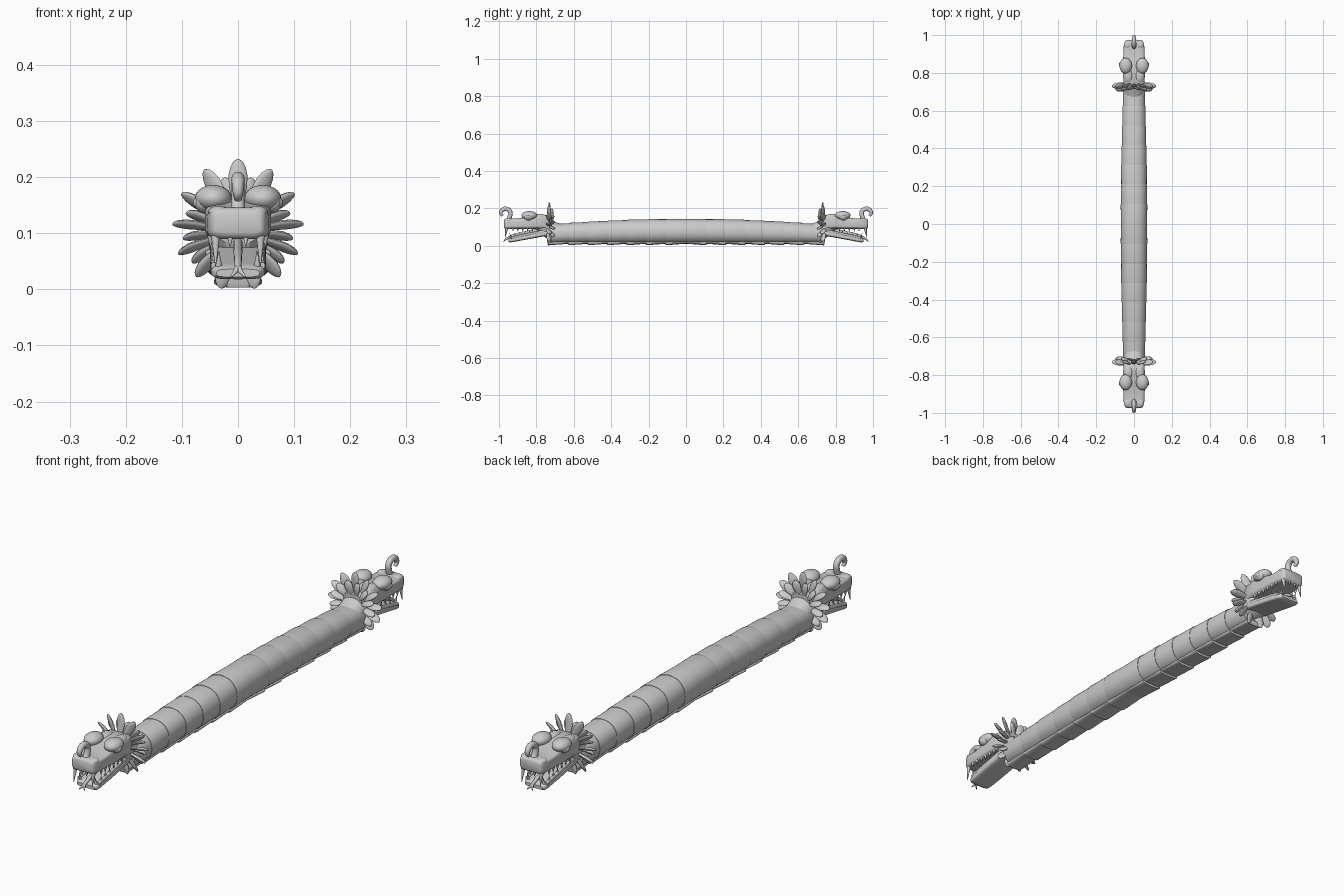
import bpy, bmesh, math
from mathutils import Matrix, Vector

if "Cube" in bpy.data.objects:
    bpy.data.objects.remove(bpy.data.objects["Cube"])


def finish(name, bm, mx=False, my=True, angle=40):
    """Turn a bmesh into a smooth object, mirrored to the other side / other head."""
    bmesh.ops.recalc_face_normals(bm, faces=bm.faces)
    me = bpy.data.meshes.new(name)
    bm.to_mesh(me)
    bm.free()
    ob = bpy.data.objects.new(name, me)
    bpy.context.collection.objects.link(ob)
    add_mirror(ob, mx, my, angle)
    return ob


def add_mirror(ob, mx, my, angle=40):
    bpy.ops.object.select_all(action='DESELECT')
    bpy.context.view_layer.objects.active = ob
    ob.select_set(True)
    bpy.ops.object.shade_smooth_by_angle(angle=math.radians(angle))
    if mx or my:
        mod = ob.modifiers.new("mirror", 'MIRROR')
        mod.use_axis = (mx, my, False)
        mod.use_mirror_merge = False


def loft(bm, sections, power=2.0, n=32, mat=Matrix()):
    """Superellipse rings (y, z centre, half width, half height) skinned along y."""
    rings = []
    for y, zc, hw, hh in sections:
        ring = []
        for i in range(n):
            a = 2 * math.pi * i / n
            c, s = math.cos(a), math.sin(a)
            x = hw * math.copysign(abs(c) ** (2 / power), c)
            z = zc + hh * math.copysign(abs(s) ** (2 / power), s)
            ring.append(bm.verts.new(mat @ Vector((x, y, z))))
        rings.append(ring)
    for a, b in zip(rings, rings[1:]):
        for i in range(n):
            bm.faces.new((a[i], a[(i + 1) % n], b[(i + 1) % n], b[i]))
    bm.faces.new(rings[0])
    bm.faces.new(rings[-1])


def ball(bm, pos, size):
    bmesh.ops.create_uvsphere(bm, u_segments=24, v_segments=14, radius=1,
                              matrix=Matrix.Translation(pos) @ Matrix.Diagonal((*size, 1)))


def spike(bm, base, tip, r):
    d = Vector(tip) - Vector(base)
    rot = d.to_track_quat('Z', 'Y').to_matrix().to_4x4()
    bmesh.ops.create_cone(bm, cap_ends=True, segments=12, radius1=r, radius2=r * 0.1,
                          depth=d.length,
                          matrix=Matrix.Translation((Vector(base) + Vector(tip)) / 2) @ rot)


def tube(name, pts, depth, mx=False):
    """Tapered round tube; each point is (x, y, z, relative radius)."""
    cu = bpy.data.curves.new(name, 'CURVE')
    cu.dimensions = '3D'
    cu.bevel_depth = depth
    cu.bevel_resolution = 4
    cu.use_fill_caps = True
    sp = cu.splines.new('BEZIER')
    sp.bezier_points.add(len(pts) - 1)
    for bp, (x, y, z, r) in zip(sp.bezier_points, pts):
        bp.co = (x, y, z)
        bp.radius = r
        bp.handle_left_type = bp.handle_right_type = 'AUTO'
    ob = bpy.data.objects.new(name, cu)
    bpy.context.collection.objects.link(ob)
    bpy.ops.object.select_all(action='DESELECT')
    bpy.context.view_layer.objects.active = ob
    ob.select_set(True)
    bpy.ops.object.convert(target='MESH')
    add_mirror(bpy.context.object, mx, True)


# Body: overlapping ring segments, fattest in the middle, with belly plates
def girth(y):
    t = abs(y) / 0.73
    return 0.070 - 0.013 * t * t, 0.066 - 0.015 * t * t


body, belly = bmesh.new(), bmesh.new()
STEP = 0.104
for k in range(7):
    y0, y1 = -k * STEP, -(k + 1) * STEP
    (w0, h0), (w1, h1) = girth(y0), girth(y1)
    loft(body, [(y0, 0.012 + h0, w0 - 0.0015, h0 - 0.0015),
                (y1 + 0.004, 0.012 + h1, w1 + 0.001, h1 + 0.001),
                (y1, 0.012 + h1, w1, h1)], 2.2, 48)
    loft(belly, [(y0, 0.018, w0 * 0.6, 0.007), (y1 + 0.01, 0.014, w1 * 0.62, 0.010),
                 (y1 - 0.004, 0.014, w1 * 0.62, 0.011), (y1 - 0.007, 0.016, w1 * 0.5, 0.006)], 2.6, 24)
finish("body_segments", body)
finish("belly_plates", belly)

# Neck and upper head
bm = bmesh.new()
loft(bm, [(-0.66, 0.068, 0.048, 0.045), (-0.70, 0.078, 0.052, 0.050),
          (-0.735, 0.092, 0.053, 0.056), (-0.77, 0.105, 0.050, 0.050), (-0.79, 0.11, 0.04, 0.03)], 2.2)
finish("neck", bm)
bm = bmesh.new()
loft(bm, [(-0.715, 0.120, 0.040, 0.030), (-0.74, 0.125, 0.054, 0.038), (-0.79, 0.128, 0.058, 0.037),
          (-0.85, 0.123, 0.059, 0.033), (-0.90, 0.118, 0.056, 0.027), (-0.94, 0.118, 0.055, 0.028),
          (-0.962, 0.118, 0.050, 0.028), (-0.970, 0.118, 0.046, 0.024),
          (-0.973, 0.118, 0.040, 0.018)], 5, 40)
finish("upper_head", bm)

# Lower jaw with raised lip and inner mouth
bm = bmesh.new()
loft(bm, [(-0.72, 0.074, 0.045, 0.014), (-0.75, 0.067, 0.050, 0.015), (-0.85, 0.047, 0.050, 0.013),
          (-0.925, 0.033, 0.048, 0.013), (-0.942, 0.030, 0.045, 0.012), (-0.95, 0.029, 0.038, 0.007)], 4, 40)
finish("lower_jaw", bm)
bm = bmesh.new()
loft(bm, [(-0.75, 0.078, 0.006, 0.010), (-0.85, 0.059, 0.006, 0.008), (-0.935, 0.042, 0.006, 0.006)],
     3, 16, Matrix.Translation((0.042, 0, 0)))
finish("jaw_gum", bm, mx=True)

# Brow bulges, eyes, nostrils
bm = bmesh.new()
ball(bm, (0.044, -0.838, 0.162), (0.033, 0.042, 0.024))
ball(bm, (0.030, -0.785, 0.155), (0.024, 0.040, 0.016))
finish("brows", bm, mx=True)
bm = bmesh.new()
ball(bm, (0.061, -0.842, 0.154), (0.017, 0.022, 0.018))
ball(bm, (0.074, -0.845, 0.154), (0.006, 0.010, 0.009))
finish("eyes", bm, mx=True)
bm = bmesh.new()
ball(bm, (0.034, -0.948, 0.138), (0.019, 0.022, 0.011))
finish("nostrils", bm, mx=True)

# Curled snout horn and forked tongue
tube("snout_horn", [(0, -0.958, 0.125, 1.1), (0, -0.941, 0.16, 1), (0, -0.941, 0.183, 1),
                    (0, -0.960, 0.197, 1), (0, -0.981, 0.192, 0.95), (0, -0.990, 0.174, 0.8),
                    (0, -0.981, 0.160, 0.55)], 0.012)
tube("tongue", [(0, -0.76, 0.088, 1), (0, -0.85, 0.072, 1), (0, -0.93, 0.052, 0.9),
                (0, -0.96, 0.038, 0.7)], 0.008)
tube("tongue_fork", [(0, -0.955, 0.042, 1), (0.004, -0.966, 0.033, 0.9),
                     (0.013, -0.975, 0.022, 0.3)], 0.005, mx=True)

# Teeth: front fangs plus rows on both jaws
bm = bmesh.new()
spike(bm, (0.040, -0.958, 0.096), (0.040, -0.968, 0.042), 0.008)
spike(bm, (0.014, -0.962, 0.096), (0.014, -0.966, 0.076), 0.006)
spike(bm, (0.034, -0.935, 0.040), (0.034, -0.942, 0.068), 0.006)
for i in range(6):
    y = -0.925 + i * 0.026
    spike(bm, (0.049, y, 0.096), (0.049, y, 0.076), 0.006)
    z = 0.048 + i * 0.005
    if i < 4:
        spike(bm, (0.042, y + 0.012, z), (0.042, y + 0.010, z + 0.020), 0.005)
finish("teeth", bm, mx=True)


# Feather collar: leaf shapes fanned round the neck, turning edge-on at the sides
def feather(bm, ang, r0, r1, y0, lean, width):
    a = math.radians(ang)
    radial = Vector((math.sin(a), lean, math.cos(a))).normalized()
    tang = Vector((math.cos(a), 0, -math.sin(a)))
    back = radial.cross(tang).normalized()
    twist = math.radians(70) * abs(math.sin(a)) * (1 if ang > 0 else -1)
    wide = tang * math.cos(twist) + back * math.sin(twist)
    thick = wide.cross(radial)
    m = Matrix((wide, radial, thick)).transposed().to_4x4()
    m.translation = (0, y0, 0.103)
    L = r1 - r0
    prof = [(0, .35), (.25, .7), (.5, .95), (.7, 1), (.85, .8), (.95, .5), (1, .12)]
    loft(bm, [(r0 + L * t, 0.010 * (t - .3) ** 2, width * w, 0.0065 * (0.3 + 0.7 * w))
              for t, w in prof], 2, 14, m)


bm = bmesh.new()
for i in range(-6, 7):
    feather(bm, i * 27, 0.035, 0.130 - 0.004 * abs(i), -0.745, 0.15, 0.017)
finish("outer_feathers", bm)
bm = bmesh.new()
for i in range(-5, 5):
    feather(bm, (i + 0.5) * 27, 0.035, 0.100, -0.732, 0.22, 0.016)
finish("inner_feathers", bm)
